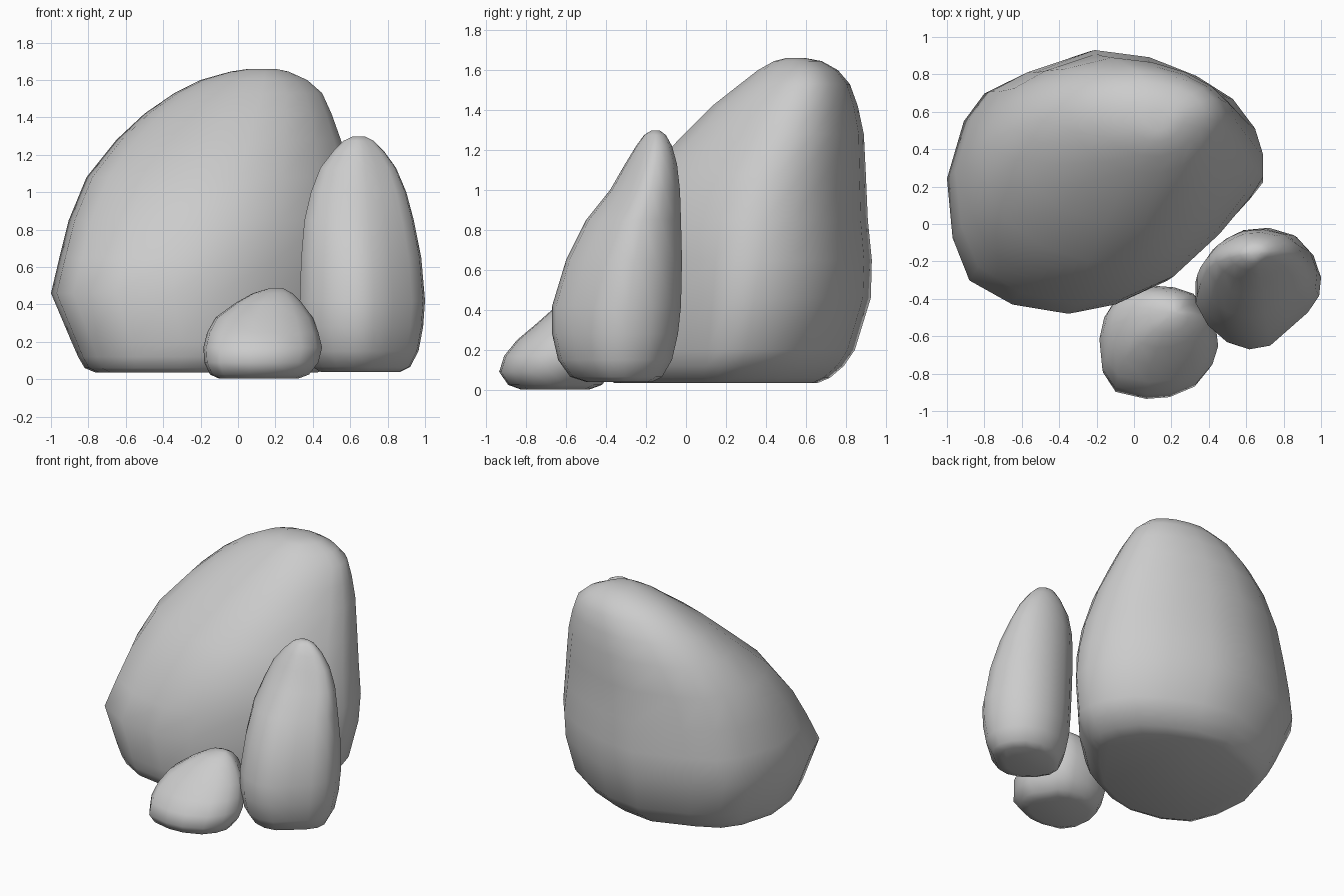
import bpy, bmesh


def rock(name, outline, levels, top=None, blend_from=0.46):
    """Loft a plan outline (optionally blending into a top outline)
    through levels of (z, x_min, x_max, y_min, y_max)."""
    top = top or outline
    z_end = levels[-1][0]
    bm = bmesh.new()
    rings = []
    for z, xa, xb, ya, yb in levels:
        t = min(max((z - blend_from) / (z_end - blend_from), 0) * 1.3, 1)
        pts = [(a[0] + (b[0] - a[0]) * t, a[1] + (b[1] - a[1]) * t)
               for a, b in zip(outline, top)]
        xs, ys = zip(*pts)
        x0, y0 = min(xs), min(ys)
        w, d = max(xs) - x0, max(ys) - y0
        rings.append([bm.verts.new((xa + (x - x0) / w * (xb - xa),
                                    ya + (y - y0) / d * (yb - ya), z))
                      for x, y in pts])
    n = len(outline)
    for low, high in zip(rings, rings[1:]):
        for i in range(n):
            j = (i + 1) % n
            bm.faces.new((low[i], low[j], high[j], high[i]))
    bm.faces.new(rings[0])
    bm.faces.new(rings[-1])
    bmesh.ops.recalc_face_normals(bm, faces=bm.faces[:])
    for f in bm.faces:
        f.smooth = True
    mesh = bpy.data.meshes.new(name)
    bm.to_mesh(mesh)
    bm.free()
    obj = bpy.data.objects.new(name, mesh)
    bpy.context.collection.objects.link(obj)
    return obj


# Large boulder leaning up to a peak at the back
rock("large_boulder",
     [(-1, .25), (-.97, -.07), (-.88, -.3), (-.65, -.43), (-.35, -.48),
      (-.1, -.43), (.18, -.3), (.44, -.06), (.62, .14), (.69, .23),
      (.69, .35), (.65, .49), (.53, .66), (.33, .79), (.07, .9),
      (-.23, .94), (-.6, .81), (-.8, .71), (-.91, .56)],
     [(.035, -.76, .42, -.36, .66), (.06, -.82, .5, -.41, .72),
      (.12, -.855, .58, -.44, .79), (.2, -.89, .64, -.46, .845),
      (.46, -1, .69, -.48, .925),
      (.65, -.955, .69, -.43, .93), (.85, -.905, .66, -.35, .91),
      (1.08, -.81, .61, -.2, .9), (1.28, -.65, .55, -.01, .89),
      (1.42, -.5, .5, .13, .86), (1.53, -.34, .45, .27, .82),
      (1.6, -.2, .37, .36, .76), (1.645, -.04, .27, .44, .68),
      (1.66, .06, .2, .5, .6)],
     top=[(-1, .35), (-.96, .1), (-.85, -.12), (-.62, -.32), (-.3, -.45),
          (0, -.48), (.28, -.38), (.5, -.16), (.64, .08), (.69, .25),
          (.69, .4), (.63, .56), (.5, .7), (.3, .82), (.05, .9),
          (-.25, .94), (-.6, .85), (-.8, .72), (-.92, .56)])

# Tall upright stone
rock("tall_stone",
     [(.335, -.3), (.41, -.17), (.49, -.09), (.59, -.03), (.73, -.015),
      (.87, -.06), (.96, -.16), (1, -.28), (.99, -.38), (.93, -.47),
      (.83, -.56), (.73, -.65), (.62, -.67), (.5, -.63), (.4, -.54),
      (.335, -.42)],
     [(.04, .44, .87, -.5, -.17), (.065, .4, .92, -.58, -.12),
      (.15, .36, .965, -.64, -.07), (.28, .335, .99, -.67, -.04),
      (.42, .33, 1, -.67, -.025),
      (.65, .338, .98, -.6, -.02), (.85, .355, .94, -.5, -.025),
      (1, .39, .9, -.38, -.03), (1.13, .44, .845, -.305, -.045),
      (1.22, .51, .78, -.25, -.07), (1.275, .565, .725, -.21, -.1),
      (1.297, .61, .68, -.175, -.13)])

# Small stone at the front
rock("small_stone",
     [(-.185, -.62), (-.16, -.5), (-.1, -.4), (0, -.345), (.1, -.33),
      (.22, -.34), (.33, -.38), (.37, -.47), (.44, -.57), (.45, -.66),
      (.42, -.76), (.34, -.86), (.2, -.92), (.07, -.93), (-.1, -.89),
      (-.17, -.78)],
     [(.003, -.1, .32, -.83, -.48), (.025, -.15, .38, -.89, -.42),
      (.09, -.18, .43, -.935, -.37), (.17, -.185, .45, -.91, -.34),
      (.25, -.165, .43, -.845, -.33), (.33, -.12, .4, -.75, -.34),
      (.41, -.01, .34, -.66, -.36), (.46, .08, .29, -.58, -.4),
      (.487, .17, .24, -.51, -.45)])
